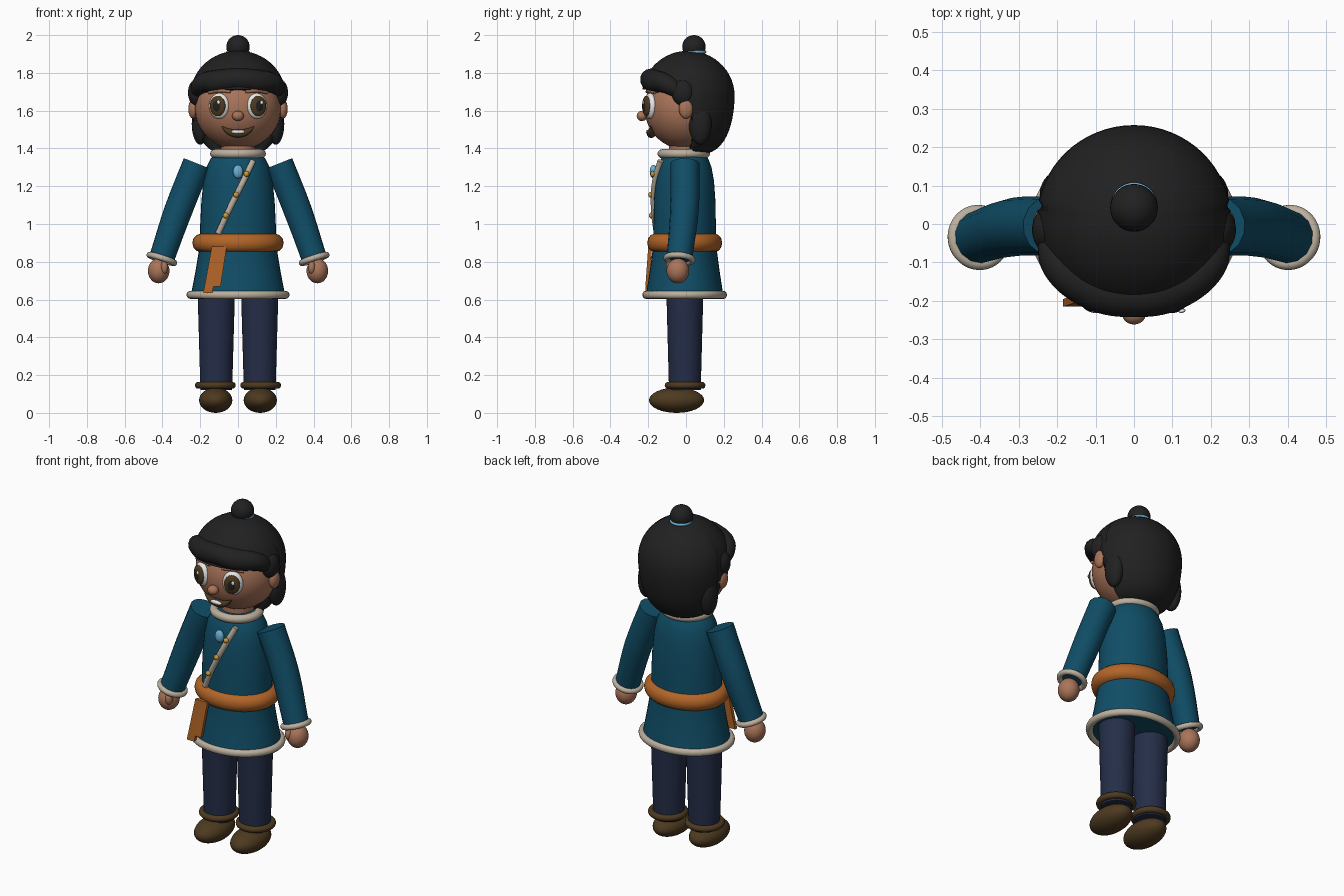
import bpy, bmesh
from math import sin, cos, pi, radians
from mathutils import Vector

if "Cube" in bpy.data.objects:
    bpy.data.objects.remove(bpy.data.objects["Cube"])


def material(name, rgb):
    m = bpy.data.materials.new(name)
    m.use_nodes = True
    m.diffuse_color = (*rgb, 1)
    bsdf = m.node_tree.nodes["Principled BSDF"]
    bsdf.inputs["Base Color"].default_value = (*rgb, 1)
    bsdf.inputs["Roughness"].default_value = 0.7
    return m


TEAL = material("teal cloth", (0.005, 0.075, 0.135))
SKIN = material("skin", (0.40, 0.175, 0.10))
BLACK = material("black hair", (0.015, 0.015, 0.015))
NAVY = material("navy cloth", (0.018, 0.027, 0.065))
BROWN = material("brown leather", (0.075, 0.042, 0.014))
CREAM = material("cream trim", (0.5, 0.43, 0.34))
ORANGE = material("orange cloth", (0.45, 0.13, 0.02))
GOLD = material("gold", (0.6, 0.33, 0.04))
SKY = material("sky blue", (0.15, 0.43, 0.66))
WHITE = material("white", (0.85, 0.85, 0.85))


def finish(ob, name, mat):
    ob.name = name
    ob.data.materials.clear()
    ob.data.materials.append(mat)
    bpy.ops.object.select_all(action="DESELECT")
    ob.select_set(True)
    bpy.context.view_layer.objects.active = ob
    bpy.ops.object.shade_smooth_by_angle(angle=radians(45))
    return ob


def ball(name, mat, loc, size, turn=(0, 0, 0)):
    bpy.ops.mesh.primitive_uv_sphere_add(segments=32, ring_count=16, location=loc, rotation=turn)
    bpy.context.object.scale = size
    return finish(bpy.context.object, name, mat)


def ring(name, mat, loc, major, minor, scale=(1, 1, 1), axis=(0, 0, 1)):
    bpy.ops.mesh.primitive_torus_add(major_segments=40, minor_segments=12, location=loc,
                                     major_radius=major, minor_radius=minor)
    ob = bpy.context.object
    ob.rotation_euler = Vector(axis).to_track_quat("Z", "Y").to_euler()
    ob.scale = scale
    return finish(ob, name, mat)


def skin_rows(name, mat, rows):
    # Join equal closed rows of points into a capped surface
    bm = bmesh.new()
    rows = [[bm.verts.new(p) for p in row] for row in rows]
    n = len(rows[0])
    for a, b in zip(rows, rows[1:]):
        for i in range(n):
            j = (i + 1) % n
            bm.faces.new((a[i], a[j], b[j], b[i]))
    bm.faces.new(rows[0][::-1])
    bm.faces.new(rows[-1])
    bmesh.ops.recalc_face_normals(bm, faces=bm.faces)
    mesh = bpy.data.meshes.new(name)
    bm.to_mesh(mesh)
    bm.free()
    ob = bpy.data.objects.new(name, mesh)
    bpy.context.collection.objects.link(ob)
    return finish(ob, name, mat)


def loft(name, mat, sections, x=0, y=0, n=40):
    # Each section is (x radius, y radius, height)
    return skin_rows(name, mat, [[(x + rx * cos(2 * pi * i / n), y + ry * sin(2 * pi * i / n), z)
                                  for i in range(n)] for rx, ry, z in sections])


def tube(name, mat, points, radii):
    cu = bpy.data.curves.new(name, "CURVE")
    cu.dimensions = "3D"
    cu.bevel_depth = 1
    cu.bevel_resolution = 5
    cu.use_fill_caps = True
    sp = cu.splines.new("BEZIER")
    sp.bezier_points.add(len(points) - 1)
    for bp, p, r in zip(sp.bezier_points, points, radii):
        bp.co, bp.radius = p, r
        bp.handle_left_type = bp.handle_right_type = "AUTO"
    ob = bpy.data.objects.new(name, cu)
    bpy.context.collection.objects.link(ob)
    bpy.ops.object.select_all(action="DESELECT")
    ob.select_set(True)
    bpy.context.view_layer.objects.active = ob
    bpy.ops.object.convert(target="MESH")
    return finish(bpy.context.object, name, mat)


# Tunic, with trim and belt
loft("tunic", TEAL, [(0.25, 0.205, 0.62), (0.225, 0.185, 0.75), (0.2, 0.165, 0.9),
                     (0.2, 0.165, 1.0), (0.194, 0.163, 1.12), (0.183, 0.155, 1.23),
                     (0.168, 0.142, 1.3), (0.145, 0.125, 1.345), (0.11, 0.1, 1.385)], y=-0.007)
ring("hem_trim", CREAM, (0, -0.007, 0.625), 0.252, 0.021, (1, 0.82, 1))
ring("belt", ORANGE, (0, -0.007, 0.9), 0.194, 0.048, (1, 0.82, 1.02))
ring("collar", CREAM, (0, -0.012, 1.372), 0.123, 0.025, (1, 0.94, 0.95))
loft("neck", SKIN, [(0.09, 0.09, 1.36), (0.09, 0.09, 1.45)])

# Belt tails
for name, x0, x1, z1, w in (("long_belt_tail", -0.115, -0.16, 0.635, 0.024),
                            ("short_belt_tail", -0.08, -0.112, 0.67, 0.02)):
    tail = [[(x + dx * w, y + dy * 0.01, z) for dx, dy in ((-1, -1), (1, -1), (1, 1), (-1, 1))]
            for x, y, z in ((x0, -0.19, 0.88), (x1, -0.205, z1))]
    skin_rows(name, ORANGE, tail)

# Diagonal chest trim, buttons and brooch
tube("chest_trim", CREAM, [(0.08, -0.135, 1.335), (0.03, -0.163, 1.23), (-0.045, -0.17, 1.08),
                           (-0.105, -0.155, 0.95)], [0.016] * 4)
for x, y, z in ((0.045, -0.176, 1.265), (-0.01, -0.187, 1.155), (-0.065, -0.184, 1.045)):
    ball("button", GOLD, (x, y, z), (0.015, 0.013, 0.015))
ball("brooch", SKY, (0, -0.172, 1.277), (0.027, 0.02, 0.036))

# Limbs
for s, side in ((-1, "right_"), (1, "left_")):
    loft(side + "leg", NAVY, [(0.084, 0.084, 0.12), (0.1, 0.099, 0.68)], x=s * 0.115, y=-0.006)
    ring(side + "boot_cuff", BROWN, (s * 0.12, -0.005, 0.146), 0.09, 0.018)
    ball(side + "boot", BROWN, (s * 0.118, -0.05, 0.067), (0.088, 0.146, 0.067))
    tube(side + "sleeve", TEAL, [(s * 0.217, -0.005, 1.32), (s * 0.313, -0.008, 1.08),
                                 (s * 0.405, -0.035, 0.815)], [0.077, 0.076, 0.068])
    ring(side + "sleeve_trim", CREAM, (s * 0.403, -0.035, 0.815), 0.069, 0.016,
         axis=(s * 0.3, -0.08, -0.93))
    ball(side + "hand", SKIN, (s * 0.42, -0.043, 0.752), (0.057, 0.06, 0.066))
    ball(side + "thumb", SKIN, (s * 0.39, -0.085, 0.77), (0.02, 0.022, 0.034))

# Head and face
ball("head", SKIN, (0, 0, 1.615), (0.23, 0.22, 0.222))
ball("nose", SKIN, (0, -0.233, 1.572), (0.031, 0.028, 0.027))
tube("mouth", BROWN, [(-0.085, -0.187, 1.515), (-0.045, -0.187, 1.487), (0, -0.184, 1.479),
                      (0.045, -0.187, 1.487), (0.085, -0.187, 1.515)],
     [0.004, 0.018, 0.024, 0.018, 0.004])
ball("teeth", WHITE, (0, -0.203, 1.488), (0.036, 0.01, 0.011))
for s, side in ((-1, "right_"), (1, "left_")):
    turn = (0, 0, s * radians(22))
    eye = Vector((s * 0.1, -0.19, 1.625))
    out = Vector((s * sin(radians(22)), -cos(radians(22)), 0))
    ball(side + "eye", WHITE, eye, (0.056, 0.03, 0.068), turn)
    ball(side + "iris", BROWN, eye + out * 0.021, (0.044, 0.017, 0.054), turn)
    ball(side + "pupil", BLACK, eye + out * 0.031, (0.024, 0.01, 0.032), turn)
    ball(side + "eye_glint", WHITE, eye + out * 0.039 + Vector((0.011, 0, 0.018)),
         (0.009, 0.005, 0.011), turn)
    tube(side + "brow", SKIN, [(s * 0.04, -0.207, 1.7), (s * 0.1, -0.195, 1.708),
                               (s * 0.155, -0.165, 1.695)], [0.008, 0.013, 0.008])
    ball(side + "ear", SKIN, (s * 0.238, 0, 1.61), (0.025, 0.038, 0.052))


# Hair shell: high hairline in front, falling to the nape behind
def hair_point(a, phi, k=1):
    c, r = cos(phi), sin(phi)
    if c < 0:
        r = r ** 0.6
    return (0.252 * r * k * cos(a), 0.012 + 0.245 * r * k * sin(a),
            1.68 + (0.237 if c > 0 else 0.315) * c)


def hairline(a):
    # Polar angle of the lower edge for each direction
    s = sin(a)
    if s < -0.3:
        return radians(82)
    if s < 0.08:
        return radians(82 + 22 * (s + 0.3) / 0.38)
    return radians(min(168, 104 + 64 * (s - 0.08) / 0.1))


COLS, STEPS = 64, 24
angles = [2 * pi * i / COLS for i in range(COLS)]
rows = [[hair_point(a, max(0.03, hairline(a) * t / STEPS)) for a in angles]
        for t in range(STEPS + 1)]
rows.append([hair_point(a, hairline(a), 0.8) for a in angles])
skin_rows("hair", BLACK, rows)

# Rolled fringe and temple locks
tube("fringe", BLACK, [(-0.215, -0.03, 1.7), (-0.185, -0.11, 1.745), (-0.1, -0.165, 1.755),
                       (0, -0.185, 1.765), (0.1, -0.165, 1.755), (0.185, -0.11, 1.745),
                       (0.215, -0.03, 1.7)], [0.04, 0.052, 0.062, 0.058, 0.062, 0.052, 0.04])
for s, side in ((-1, "right_"), (1, "left_")):
    ball(side + "temple_lock", BLACK, (s * 0.22, -0.015, 1.695), (0.045, 0.06, 0.07))
    ball(side + "nape_lock", BLACK, (s * 0.2, 0.075, 1.53), (0.045, 0.06, 0.11))

# Topknot
ball("topknot", BLACK, (0, 0.042, 1.938), (0.062, 0.062, 0.062))
ring("hair_tie", SKY, (0, 0.047, 1.911), 0.053, 0.008)
